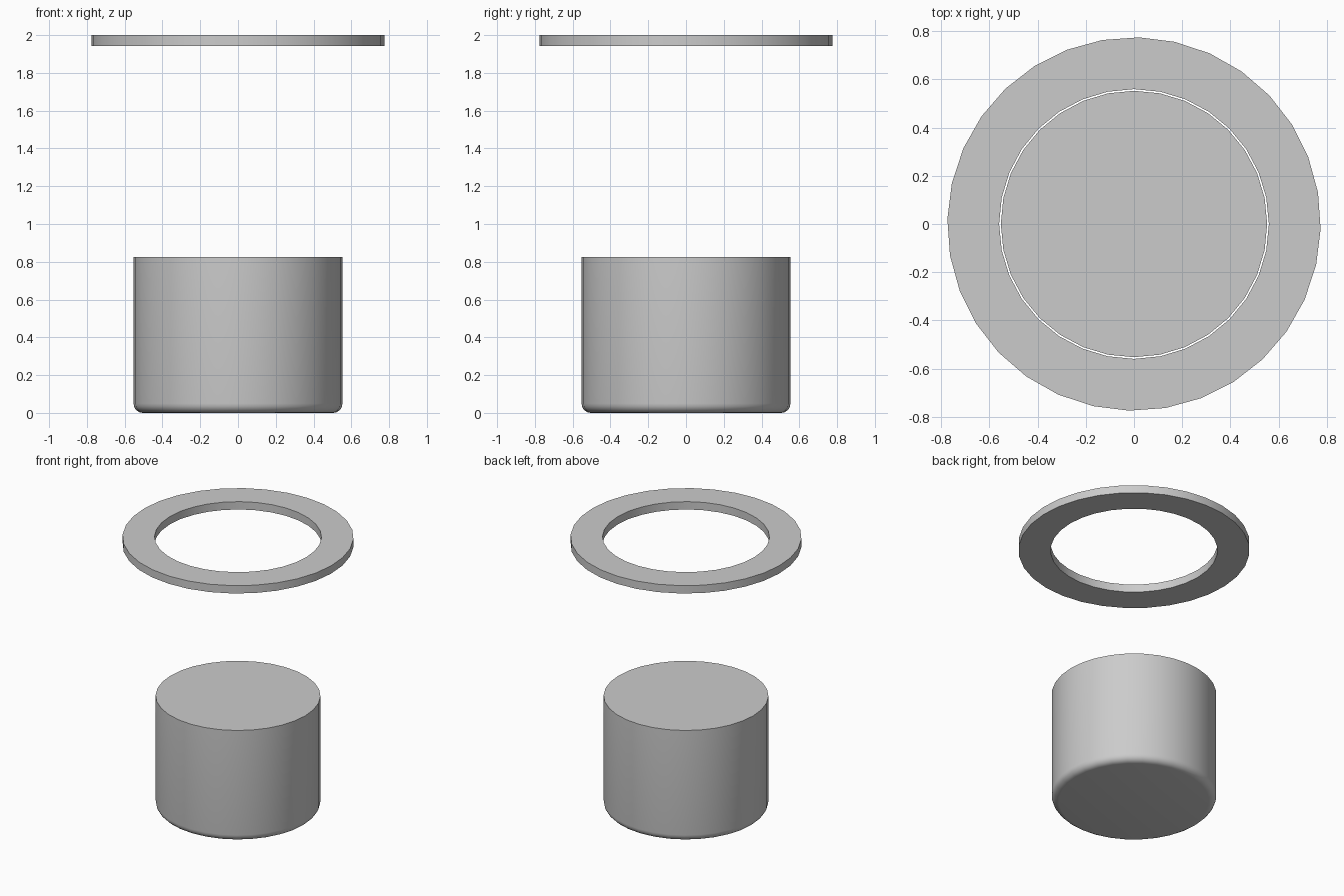
import bpy, bmesh
from math import cos, sin, pi, radians

if "Cube" in bpy.data.objects:
    bpy.data.objects.remove(bpy.data.objects["Cube"])

SIDES = 32


def lathe(name, rings, closed):
    """Join rings of (radius, z, twist); closed loops back, otherwise cap both ends."""
    bm = bmesh.new()
    loops = [[bm.verts.new((r * cos(2 * pi * i / SIDES + t), r * sin(2 * pi * i / SIDES + t), z))
              for i in range(SIDES)] for r, z, t in rings]
    pairs = list(zip(loops, loops[1:]))
    if closed:
        pairs.append((loops[-1], loops[0]))
    else:
        bm.faces.new(loops[0][::-1])
        bm.faces.new(loops[-1])
    for a, b in pairs:
        for i in range(SIDES):
            j = (i + 1) % SIDES
            bm.faces.new((a[i], a[j], b[j], b[i]))
    bmesh.ops.recalc_face_normals(bm, faces=bm.faces)
    mesh = bpy.data.meshes.new(name)
    bm.to_mesh(mesh)
    bm.free()
    obj = bpy.data.objects.new(name, mesh)
    bpy.context.collection.objects.link(obj)
    bpy.ops.object.select_all(action='DESELECT')
    obj.select_set(True)
    bpy.context.view_layer.objects.active = obj
    bpy.ops.object.shade_smooth_by_angle(angle=radians(30))


# Solid round body with a rounded bottom edge
R, F = 0.553, 0.05
body = [(R - F + F * sin(k * pi / 10), F - F * cos(k * pi / 10), 0) for k in range(6)]
lathe("body", body + [(R, 0.825, 0)], False)

# Flat ring floating above, outer edge slightly turned
turn = radians(-1.5)
lathe("ring", [(0.56, 1.942, 0), (0.775, 1.942, turn), (0.775, 2.0, turn), (0.56, 2.0, 0)], True)
